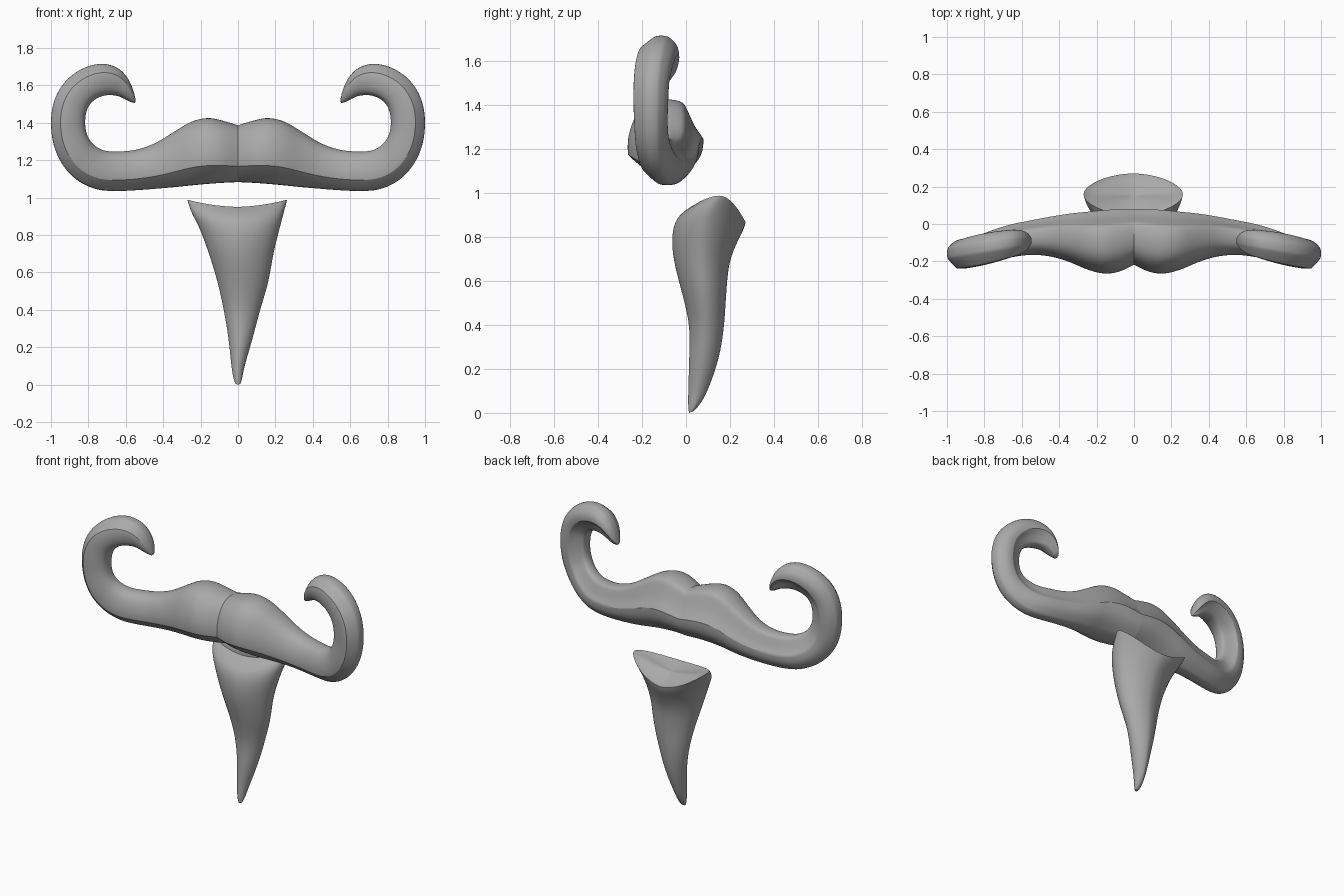
import bpy, bmesh, math
from mathutils import Vector

if "Cube" in bpy.data.objects:
    bpy.data.objects.remove(bpy.data.objects["Cube"])

grey = bpy.data.materials.new("grey")
grey.diffuse_color = (0.4, 0.4, 0.4, 1)
grey.use_nodes = True
grey.node_tree.nodes["Principled BSDF"].inputs["Base Color"].default_value = grey.diffuse_color


def smooth_rows(rows, n):
    """Catmull-Rom interpolation of stations of numbers."""
    out = []
    for i in range(len(rows) - 1):
        p0, p1 = rows[max(i - 1, 0)], rows[i]
        p2, p3 = rows[i + 1], rows[min(i + 2, len(rows) - 1)]
        for k in range(n):
            t = k / n
            out.append([0.5 * (2 * b + (c - a) * t + (2 * a - 5 * b + 4 * c - d) * t * t
                               + (3 * b - a - 3 * c + d) * t ** 3)
                        for a, b, c, d in zip(p0, p1, p2, p3)])
    out.append(list(rows[-1]))
    return out


def loft(name, rings, creases, cap_start, mirror, crease_ring=None):
    """Skin closed rings, crease chosen lengthwise lines, subdivide, mirror."""
    bm = bmesh.new()
    crease = bm.edges.layers.float.new("crease_edge")
    vs = [[bm.verts.new(p) for p in ring] for ring in rings]
    n = len(rings[0])
    for a, b in zip(vs, vs[1:]):
        for i in range(n):
            j = (i + 1) % n
            bm.faces.new((a[i], a[j], b[j], b[i]))
    bm.faces.new(vs[-1])
    if cap_start:
        bm.faces.new(vs[0])
    for i, value in creases.items():
        for a, b in zip(vs, vs[1:]):
            bm.edges.get((a[i], b[i]))[crease] = value
    if crease_ring is not None:
        ring = vs[crease_ring]
        for i in range(n):
            bm.edges.get((ring[i], ring[(i + 1) % n]))[crease] = 0.75
    mesh = bpy.data.meshes.new(name)
    bm.to_mesh(mesh)
    bm.free()
    obj = bpy.data.objects.new(name, mesh)
    bpy.context.collection.objects.link(obj)
    mesh.materials.append(grey)
    sub = obj.modifiers.new("subdivide", 'SUBSURF')
    sub.levels = sub.render_levels = 2
    if mirror:
        obj.modifiers.new("mirror", 'MIRROR')
    bpy.ops.object.select_all(action='DESELECT')
    obj.select_set(True)
    bpy.context.view_layer.objects.active = obj
    bpy.ops.object.convert(target='MESH')
    bm = bmesh.new()
    bm.from_mesh(obj.data)
    bmesh.ops.recalc_face_normals(bm, faces=bm.faces)
    bm.to_mesh(obj.data)
    bm.free()
    bpy.ops.object.shade_smooth_by_angle(angle=math.radians(32))
    return obj


# Moustache half: inner edge x,z / outer edge x,z / front y / back y
stations = [
    (0, 1.39, 0, 1.08, -.22, .08), (.08, 1.415, .08, 1.076, -.257, .08),
    (.16, 1.43, .16, 1.07, -.267, .075), (.25, 1.41, .25, 1.062, -.245, .066),
    (.35, 1.35, .34, 1.053, -.205, .056), (.45, 1.29, .44, 1.045, -.175, .04),
    (.55, 1.257, .55, 1.037, -.166, .02), (.64, 1.249, .66, 1.033, -.178, 0),
    (.71, 1.253, .76, 1.043, -.197, -.025), (.765, 1.28, .857, 1.088, -.215, -.055),
    (.80, 1.325, .937, 1.17, -.23, -.078), (.814, 1.38, .987, 1.28, -.236, -.083),
    (.812, 1.44, 1.002, 1.41, -.24, -.08), (.795, 1.49, .98, 1.53, -.238, -.075),
    (.76, 1.525, .92, 1.627, -.23, -.06), (.715, 1.543, .83, 1.692, -.215, -.045),
    (.675, 1.545, .73, 1.717, -.195, -.035), (.64, 1.54, .645, 1.695, -.175, -.03),
    (.605, 1.525, .59, 1.64, -.155, -.035), (.575, 1.51, .56, 1.575, -.13, -.05),
    (.55, 1.505, .547, 1.52, -.105, -.075)]
# Cross-section: share of the way inner to outer, and front (-1) to back (1)
section = [(0, .15), (.03, -.4), (.17, -.74), (.38, -.93), (.56, -1), (.72, -.98),
           (.87, -.62), (.98, -.28), (1, .1), (.97, .4), (.85, .73), (.7, .96),
           (.5, 1), (.36, .78), (.2, .64), (.05, .5)]
rings = []
for ix, iz, ox, oz, yf, yb in smooth_rows(stations, 3):
    rings.append([Vector((ix + (ox - ix) * t, (yf + yb) / 2 + s * (yb - yf) / 2,
                          iz + (oz - iz) * t)) for t, s in section])
loft("moustache", rings, {5: .7, 7: .4, 9: .4, 12: .7, 15: .3}, False, True)

# Goatee: left x, right x, front y, back y, and z at the front, sides and back
levels = [
    (-.012, .012, .014, .035, 0, .004, .008), (-.024, .022, .01, .06, .03, .03, .035),
    (-.036, .036, .01, .098, .1, .1, .1), (-.052, .08, .014, .15, .25, .25, .25),
    (-.078, .12, .014, .174, .4, .4, .4), (-.112, .165, -.02, .184, .55, .55, .55),
    (-.158, .192, -.056, .198, .69, .7, .68), (-.21, .227, -.064, .232, .81, .84, .77),
    (-.255, .25, -.035, .262, .895, .925, .83), (-.275, .267, .045, .272, .95, .99, .865)]
rows = smooth_rows(levels, 2)
rim = len(rows) - 1
# concave top rings shrinking to the middle
for k in (.9, .55, .2):
    rows.append([-.27 * k, .262 * k, .155 - .105 * k, .155 + .108 * k,
                 .915 + .033 * k, .915 + .063 * k, .915 - .052 * k])
rings = []
for xl, xr, yf, yb, zf, zs, zb in rows:
    ring = []
    for i in range(20):
        a = 2 * math.pi * i / 20
        c, s = math.cos(a), math.sin(a)
        px = math.copysign(abs(c) ** 1.1, c)
        py = math.copysign(abs(s) ** 1.1, s)
        z = zs + ((zb if s > 0 else zf) - zs) * s * s
        ring.append(Vector(((xl + xr) / 2 + px * (xr - xl) / 2,
                            (yf + yb) / 2 + py * (yb - yf) / 2, z)))
    rings.append(ring)
loft("goatee", rings, {5: .3, 15: .3}, True, False, rim)
